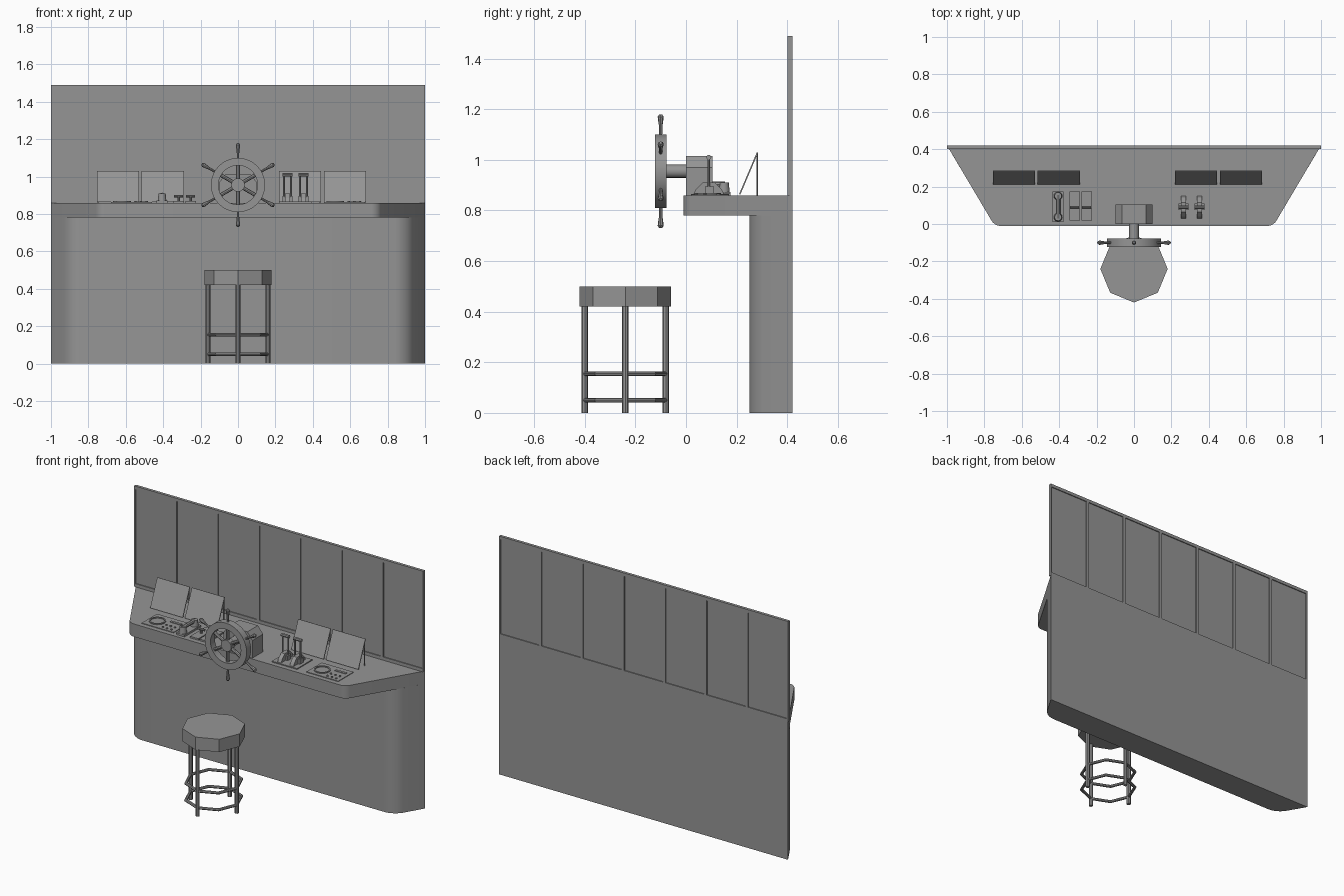
import bpy, bmesh
from math import pi, sin, cos
from mathutils import Vector

cube = bpy.data.objects.get("Cube")
if cube:
    bpy.data.objects.remove(cube)

grey = bpy.data.materials.new("plain grey")
grey.use_nodes = True
colour = (0.3, 0.3, 0.3, 1)
grey.diffuse_color = colour
grey.node_tree.nodes["Principled BSDF"].inputs["Base Color"].default_value = colour


def finish(name, bm, smooth=False):
    bmesh.ops.recalc_face_normals(bm, faces=bm.faces)
    mesh = bpy.data.meshes.new(name)
    bm.to_mesh(mesh)
    bm.free()
    mesh.materials.append(grey)
    ob = bpy.data.objects.new(name, mesh)
    bpy.context.collection.objects.link(ob)
    if smooth:
        bpy.ops.object.select_all(action='DESELECT')
        ob.select_set(True)
        bpy.context.view_layer.objects.active = ob
        bpy.ops.object.shade_smooth_by_angle(angle=pi / 6)
    return ob


def add_box(bm, x0, x1, y0, y1, z0, z1):
    verts = bmesh.ops.create_cube(bm, size=1)["verts"]
    for v in verts:
        v.co = ((x0 + x1) / 2 + v.co.x * (x1 - x0),
                (y0 + y1) / 2 + v.co.y * (y1 - y0),
                (z0 + z1) / 2 + v.co.z * (z1 - z0))


def box(name, *bounds):
    bm = bmesh.new()
    add_box(bm, *bounds)
    return finish(name, bm)


def add_rod(bm, a, b, r, r2=None, sides=8):
    a, b = Vector(a), Vector(b)
    verts = bmesh.ops.create_cone(bm, cap_ends=True, segments=sides, radius1=r,
                                  radius2=r if r2 is None else r2,
                                  depth=(b - a).length)["verts"]
    turn = (b - a).to_track_quat('Z', 'Y')
    for v in verts:
        v.co = (a + b) / 2 + turn @ v.co


def rod(name, a, b, r, r2=None, sides=8, smooth=True):
    bm = bmesh.new()
    add_rod(bm, a, b, r, r2, sides)
    return finish(name, bm, smooth)


def extrude(name, points, offset, smooth=False, round_corners=None):
    """Extrude a closed outline, optionally rounding chosen upright edges."""
    bm = bmesh.new()
    face = bm.faces.new([bm.verts.new(p) for p in points])
    new = bmesh.ops.extrude_face_region(bm, geom=[face])["geom"]
    for v in new:
        if isinstance(v, bmesh.types.BMVert):
            v.co += Vector(offset)
    if round_corners:
        front = min(p[1] for p in points)
        edges = [e for e in bm.edges if abs(e.verts[0].co.z - e.verts[1].co.z) > 0.01
                 and e.verts[0].co.y < front + 0.001]
        bmesh.ops.bevel(bm, geom=edges, offset=round_corners, segments=6,
                        profile=0.5, affect='EDGES')
    return finish(name, bm, smooth)


def ring(name, center, section, sides, axis='Z', smooth=False):
    """Sweep a (radius, height) section around an axis."""
    bm = bmesh.new()
    rows = []
    for i in range(sides):
        a = 2 * pi * i / sides
        row = []
        for r, h in section:
            p = (r * cos(a), r * sin(a), h) if axis == 'Z' else (r * cos(a), h, r * sin(a))
            row.append(bm.verts.new(Vector(center) + Vector(p)))
        rows.append(row)
    n = len(section)
    for i in range(sides):
        a, b = rows[i], rows[(i + 1) % sides]
        for j in range(n):
            k = (j + 1) % n
            bm.faces.new((a[j], b[j], b[k], a[k]))
    return finish(name, bm, smooth)


# Console body and overhanging counter
extrude("console_base", [(-1, .42, 0), (-.9, .25, 0), (.9, .25, 0), (1, .42, 0)],
        (0, 0, .78), True, .06)
extrude("counter", [(-1, .42, .78), (-.745, -.01, .78), (.745, -.01, .78), (1, .42, .78)],
        (0, 0, .08), True, .03)

# Window wall: frame bars around recessed panes
bm = bmesh.new()
add_box(bm, -1, 1, .402, .42, .86, .88)
add_box(bm, -1, 1, .402, .42, 1.47, 1.49)
count, bar = 7, .009
for i in range(count + 1):
    x = -1 + 2 * i / count
    add_box(bm, max(x - bar, -1), min(x + bar, 1), .402, .42, .88, 1.47)
finish("window_frame", bm)
box("window_panes", -.995, .995, .408, .414, .87, 1.48)

# Four tilted screens with rear props
for i, (x0, x1) in enumerate([(-.755, -.53), (-.515, -.29), (.22, .445), (.46, .685)]):
    extrude(f"screen_{i}", [(x0, .21, .865), (x0, .28, 1.03), (x0, .285, 1.028), (x0, .215, .863)],
            (x1 - x0, 0, 0))
    for side, x in (("right", x0 + .006), ("left", x1 - .006)):
        rod(f"screen_prop_{side}_{i}", (x, .282, .86), (x, .282, 1.026), .003, sides=6)

# Steering housing, shaft and wheel
housing = [(-.1, .86), (.1, .86), (.1, .97), (.065, 1.015), (-.065, 1.015), (-.1, .97)]
extrude("wheel_housing", [(x, 0, z) for x, z in housing], (0, .105, 0))
hub = Vector((0, -.1, .955))
rod("wheel_shaft", hub, (0, .01, .955), .026, sides=16)
rod("wheel_hub", (0, -.118, .955), (0, -.082, .955), .036, sides=16)
ring("wheel_rim", hub, [(.105, -.022), (.145, -.022), (.145, .022), (.105, .022)],
     32, 'Y', True)
for i in range(6):
    a = pi / 2 + i * pi / 3
    d = Vector((cos(a), 0, sin(a)))
    rod(f"wheel_spoke_{i}", hub + d * .03, hub + d * .11, .01)
    bm = bmesh.new()
    add_rod(bm, hub + d * .14, hub + d * .185, .006, .007)
    add_rod(bm, hub + d * .185, hub + d * .215, .008, .012)
    add_rod(bm, hub + d * .215, hub + d * .224, .012, .006)
    finish(f"wheel_handle_{i}", bm, True)

# Twin throttles: domed base, forked lever and cross grip
box("throttle_plate", .22, .395, .02, .17, .86, .866)
for i, x in enumerate((.265, .35)):
    dome = [(.03, .866), (.15, .866), (.14, .885), (.115, .91), (.065, .91), (.04, .885)]
    extrude(f"throttle_base_{i}", [(x - .013, y, z) for y, z in dome], (.026, 0, 0))
    bm = bmesh.new()
    for s in (-1, 1):
        add_rod(bm, (x + s * .019, .09, .88), (x + s * .019, .09, 1.01), .005)
        add_box(bm, x + s * .019 - .007, x + s * .019 + .007, .075, .11, .866, .895)
    add_rod(bm, (x - .027, .09, 1.01), (x + .027, .09, 1.01), .01)
    finish(f"throttle_lever_{i}", bm, True)

# Handset on its cradle
box("handset_cradle", -.435, -.378, .012, .175, .86, .872)
bm = bmesh.new()
add_rod(bm, (-.406, .03, .902), (-.406, .155, .902), .012)
for y in (.036, .15):
    add_rod(bm, (-.406, y, .872), (-.406, y, .91), .023, .019, 12)
finish("handset", bm, True)

# Pair of small control levers
for i, x in enumerate((-.317, -.253)):
    box(f"control_panel_{i}", x - .029, x + .029, .02, .175, .86, .87)
    bm = bmesh.new()
    add_rod(bm, (x, .09, .87), (x, .09, .895), .006)
    add_rod(bm, (x - .024, .09, .895), (x + .024, .09, .895), .007)
    finish(f"control_lever_{i}", bm, True)

# Instrument plates with a dial and buttons
for side, x in (("right", -.57), ("left", .57)):
    box(f"instrument_plate_{side}", x - .11, x + .11, .02, .17, .86, .864)
    ring(f"dial_rim_{side}", (x - .05, .09, .864),
         [(.04, 0), (.048, 0), (.048, .006), (.04, .006)], 24, 'Z', True)
    for i in range(3):
        for j in range(2):
            bx, by = x + .022 + i * .03, .04 + j * .035
            rod(f"button_{side}_{i}_{j}", (bx, by, .86), (bx, by, .87), .006)
    box(f"slider_{side}", x + .015, x + .09, .12, .135, .86, .868)

# Stool: octagonal seat, four legs and two foot rings
seat = Vector((0, -.24, 0))
rod("stool_seat", seat + Vector((0, 0, .42)), seat + Vector((0, 0, .5)), .18, smooth=False)
for i in range(4):
    p = seat + .16 * Vector((cos(i * pi / 2), sin(i * pi / 2), 0))
    rod(f"stool_leg_{i}", p, p + Vector((0, 0, .42)), .0125)
tube = [(.16 + .01 * cos(k * pi / 4), .009 * sin(k * pi / 4)) for k in range(8)]
for name, z in (("lower", .05), ("upper", .155)):
    ring(f"stool_ring_{name}", seat + Vector((0, 0, z)), tube, 8)
